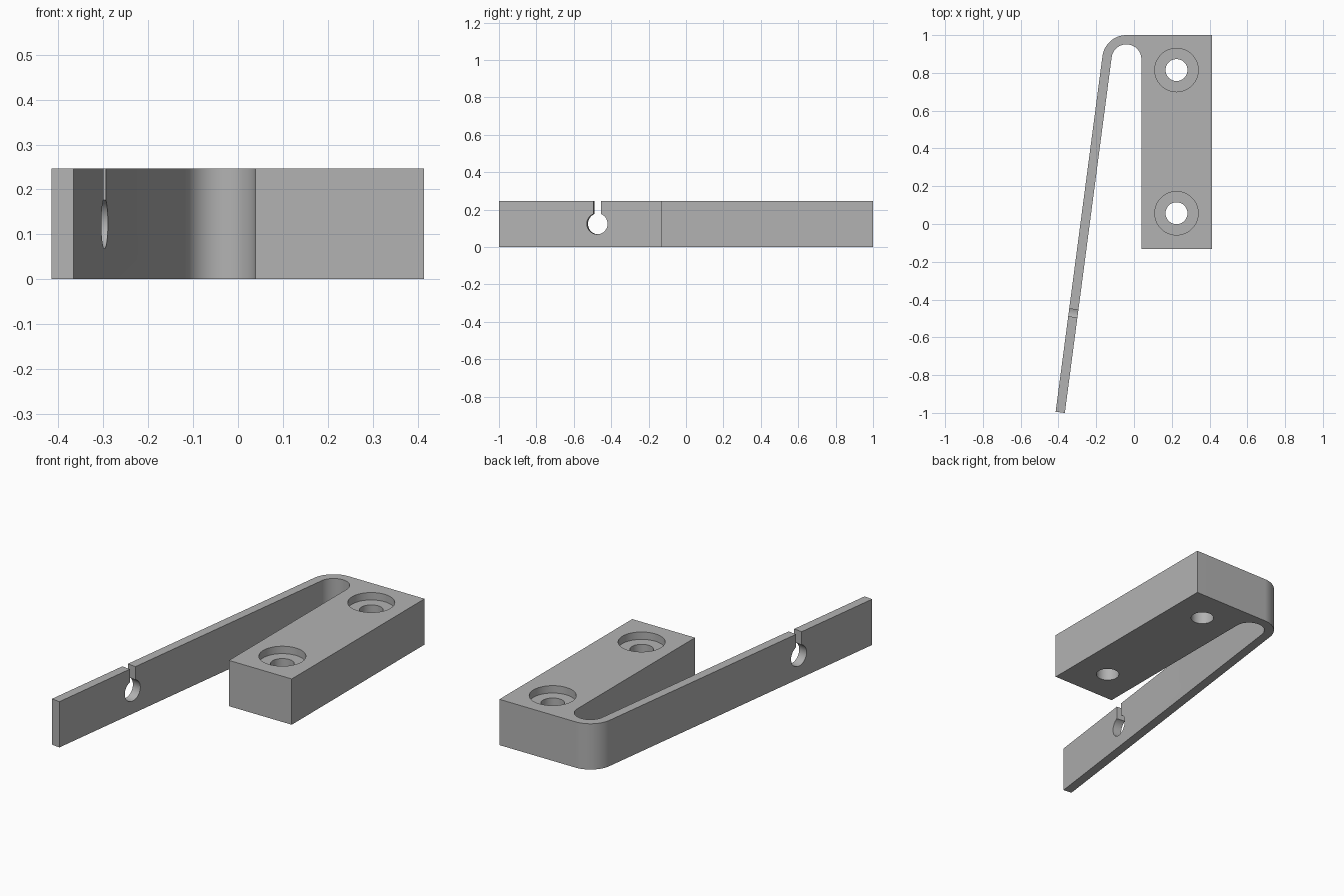
import bpy, bmesh, math
from mathutils import Matrix, Vector

old = bpy.data.objects.get("Cube")
if old:
    bpy.data.objects.remove(old, do_unlink=True)

HEIGHT = 0.247
BEND = Vector((-0.04, 0.872))      # centre of the bend
R_OUT, R_IN = 0.128, 0.079
TILT = math.radians(7.5)           # lean of the spring arm
ARM = 1.899                        # straight length of the arm

grey = bpy.data.materials.new("plain grey")
grey.use_nodes = True
COLOUR = (0.45, 0.45, 0.45, 1)
grey.diffuse_color = COLOUR
grey.node_tree.nodes["Principled BSDF"].inputs["Base Color"].default_value = COLOUR


def make_object(name, bm):
    bmesh.ops.recalc_face_normals(bm, faces=bm.faces)
    mesh = bpy.data.meshes.new(name)
    bm.to_mesh(mesh)
    bm.free()
    mesh.materials.append(grey)
    obj = bpy.data.objects.new(name, mesh)
    bpy.context.collection.objects.link(obj)
    return obj


def cut(target, bm, name):
    cutter = make_object(name, bm)
    cutter.hide_render = True
    mod = target.modifiers.new(name, "BOOLEAN")
    mod.operation = "DIFFERENCE"
    mod.solver = "EXACT"
    mod.object = cutter
    bpy.context.view_layer.objects.active = target
    bpy.ops.object.modifier_apply(modifier=mod.name)
    bpy.data.objects.remove(cutter, do_unlink=True)


def cylinder(radius, depth, matrix):
    bm = bmesh.new()
    bmesh.ops.create_cone(bm, cap_ends=True, segments=64, radius1=radius,
                          radius2=radius, depth=depth, matrix=matrix)
    return bm


def arc(radius, start, end, steps=32):
    angles = [start + (end - start) * i / steps for i in range(steps + 1)]
    return [BEND + radius * Vector((math.cos(a), math.sin(a))) for a in angles]


# Outline: mounting block, outer bend, arm, inner bend
side = math.pi - TILT
along = Vector((-math.sin(TILT), -math.cos(TILT)))
outer = arc(R_OUT, math.pi / 2, side)
inner = arc(R_IN, side, 0)
outline = [Vector((0.039, -0.133)), Vector((0.414, -0.133)), Vector((0.414, 1.0))]
outline += outer + [outer[-1] + along * ARM, inner[0] + along * ARM] + inner

bm = bmesh.new()
base = bm.faces.new([bm.verts.new((p.x, p.y, 0)) for p in outline])
top = bmesh.ops.extrude_face_region(bm, geom=[base])
bmesh.ops.translate(bm, vec=(0, 0, HEIGHT),
                    verts=[v for v in top["geom"] if isinstance(v, bmesh.types.BMVert)])
bracket = make_object("spring_arm_bracket", bm)

# Counterbored screw holes
for y in (0.815, 0.057):
    cut(bracket, cylinder(0.058, 1, Matrix.Translation((0.225, y, 0))), "screw_hole")
    cut(bracket, cylinder(0.115, 0.2, Matrix.Translation((0.225, y, HEIGHT + 0.06))),
        "counterbore")

# Keyhole through the arm: round hole and a slot open at the top
spot = Matrix.Translation((-0.319, -0.472, 0.124)) @ Matrix.Rotation(-TILT, 4, "Z")
cut(bracket, cylinder(0.056, 0.2, spot @ Matrix.Rotation(math.pi / 2, 4, "Y")), "wire_hole")
bm = bmesh.new()
bmesh.ops.create_cube(bm, size=1, matrix=spot @ Matrix.Translation((0, 0, 0.1))
                      @ Matrix.Diagonal((0.2, 0.04, 0.2, 1)))
cut(bracket, bm, "wire_slot")

# Smooth bends and bores, crisp edges
bpy.ops.object.select_all(action="DESELECT")
bracket.select_set(True)
bpy.context.view_layer.objects.active = bracket
bpy.ops.object.shade_smooth_by_angle(angle=math.radians(30))
